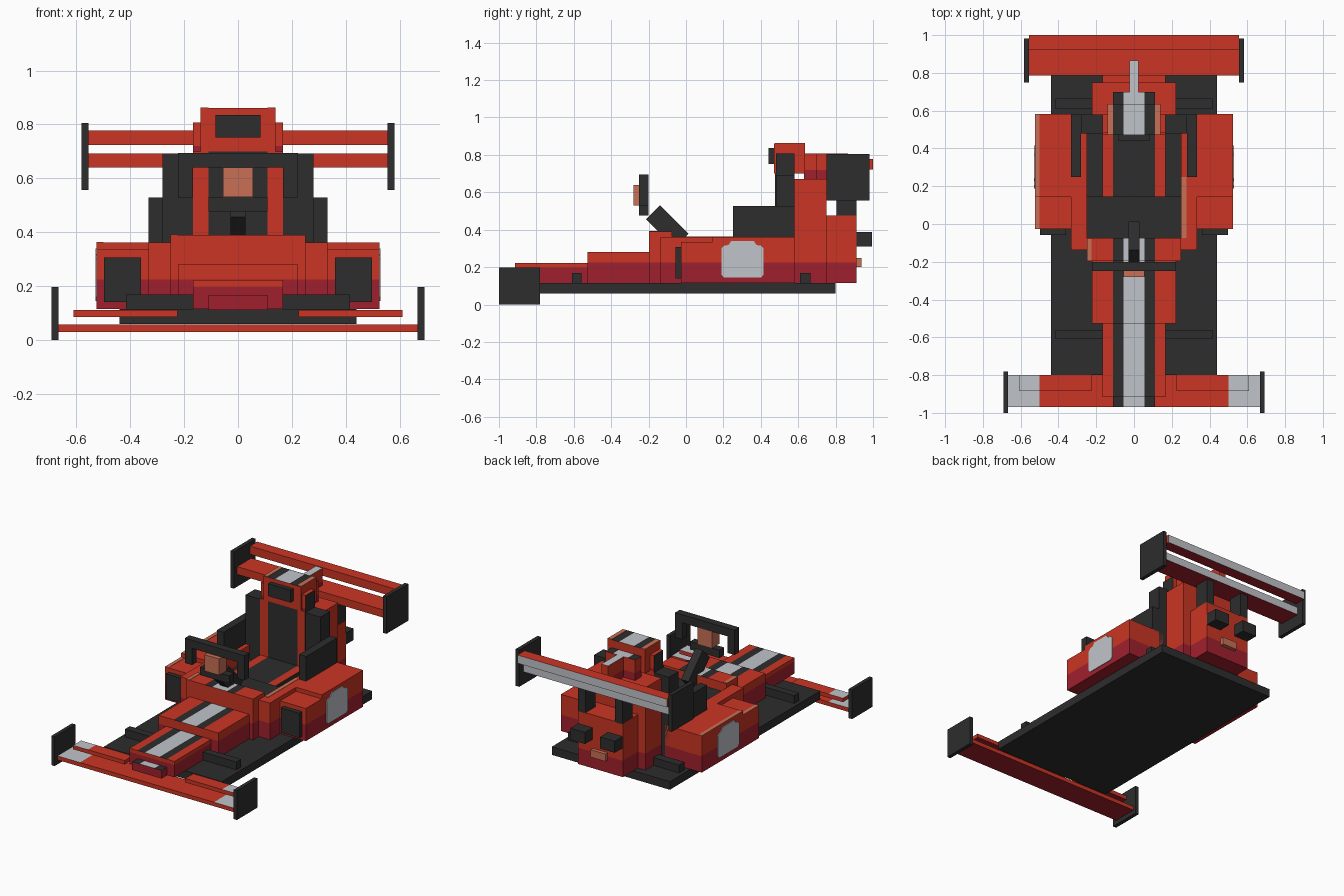
import bpy, bmesh, math
from mathutils import Vector

cube = bpy.data.objects.get("Cube")
if cube:
    bpy.data.objects.remove(cube, do_unlink=True)


def material(name, code):
    """Flat material from an sRGB hex code."""
    def linear(c):
        return c / 12.92 if c <= 0.04045 else ((c + 0.055) / 1.055) ** 2.4
    rgba = [linear(int(code[i:i + 2], 16) / 255) for i in (0, 2, 4)] + [1]
    m = bpy.data.materials.new(name)
    m.use_nodes = True
    m.diffuse_color = rgba
    m.node_tree.nodes["Principled BSDF"].inputs["Base Color"].default_value = rgba
    return m


MATS = [material("red", "CA3523"), material("dark red", "A0202E"),
        material("charcoal", "2D2D2D"), material("light grey", "C0C4C9"),
        material("salmon", "C87055")]
RED, DARK, BLACK, GREY, SALMON = range(5)
STRIPES = [-0.11, -0.055, 0.055, 0.11]
WAIST = 0.225


def finish(name, bm, rule):
    """Turn a bmesh into an object, colouring faces by number or by rule."""
    bmesh.ops.recalc_face_normals(bm, faces=bm.faces)
    bm.normal_update()
    for f in bm.faces:
        f.material_index = rule(f.calc_center_median(), f.normal) if callable(rule) else rule
    me = bpy.data.meshes.new(name)
    bm.to_mesh(me)
    bm.free()
    for m in MATS:
        me.materials.append(m)
    ob = bpy.data.objects.new(name, me)
    bpy.context.collection.objects.link(ob)
    return ob


def box(name, x, y, z, rule, cut_x=(), cut_z=()):
    """Box between the ranges x, y, z; a single x means -x to x."""
    x = x if isinstance(x, tuple) else (-x, x)
    bm = bmesh.new()
    bmesh.ops.create_cube(bm, size=1)
    for v in bm.verts:
        v.co = Vector([r[0] if c < 0 else r[1] for c, r in zip(v.co, (x, y, z))])
    for axis, cuts in ((0, cut_x), (2, cut_z)):
        for c in cuts:
            co, no = Vector(), Vector()
            co[axis], no[axis] = c, 1
            bmesh.ops.bisect_plane(bm, geom=bm.verts[:] + bm.edges[:] + bm.faces[:],
                                   plane_co=co, plane_no=no)
    return finish(name, bm, rule)


def pair(name, x, y, z, rule, **cuts):
    """The same box on the left (+x) and the right (-x)."""
    box("left_" + name, x, y, z, rule, **cuts)
    box("right_" + name, (-x[1], -x[0]), y, z, rule, **cuts)


# Colour rules
def body(c, n):
    return DARK if c.z < WAIST and n.z < 0.5 else RED


def striped(c, n):
    if n.z > 0.5 and abs(c.x) < 0.11:
        return GREY if abs(c.x) < 0.055 else BLACK
    return body(c, n)


def front_wing(c, n):
    if n.z < -0.5:
        return DARK
    return GREY if n.z > 0.5 and abs(c.x) > 0.5 else RED


def rear_wing(c, n):
    if n.z < -0.5:
        return DARK
    return GREY if n.y > 0.5 else RED


def seat(c, n):
    return RED if abs(c.x) > 0.11 and abs(n.x) < 0.5 else BLACK


def upper_striped(c, n):
    return DARK if c.z < 0.72 else striped(c, n)


# Floor and axles
box("floor", 0.44, (-0.8, 0.8), (0.06, 0.115), BLACK)
box("front_axle", 0.415, (-0.61, -0.56), (0.115, 0.168), BLACK)
box("rear_axle", 0.415, (0.61, 0.665), (0.115, 0.168), BLACK)

# Front wing
box("front_wing", 0.668, (-0.97, -0.8), (0.03, 0.057), front_wing, cut_x=(-0.5, 0.5))
pair("front_flap", (0.225, 0.61), (-0.885, -0.8), (0.085, 0.111), front_wing, cut_x=(-0.5, 0.5))
pair("front_endplate", (0.667, 0.692), (-1, -0.78), (0, 0.197), BLACK)

# Nose
box("nose_lip", 0.11, (-0.97, -0.91), (0.112, 0.167), striped, cut_x=STRIPES)
box("nose", 0.167, (-0.915, -0.52), (0.115, 0.222), lambda c, n: striped(c, n)
    if n.z > 0.5 or c.z < 0.197 else RED, cut_x=STRIPES, cut_z=(0.197,))
box("upper_nose", 0.222, (-0.527, -0.19), (0.115, 0.28), striped, cut_x=STRIPES, cut_z=(WAIST,))
box("cowl", 0.25, (-0.197, -0.075), (0.115, 0.39), striped, cut_x=STRIPES, cut_z=(WAIST,))

# Cockpit rim and side pods
pair("cockpit_rim", (0.25, 0.333), (-0.137, 0.58), (0.115, 0.362), body, cut_z=(WAIST,))
pair("pod", (0.33, 0.525), (0.143, 0.582), (0.115, 0.362), body, cut_z=(WAIST,))
pair("pod_front", (0.33, 0.525), (-0.027, 0.143), (0.115, 0.335), body, cut_z=(WAIST,))
pair("pod_intake", (0.36, 0.497), (-0.057, -0.025), (0.14, 0.307), BLACK)
box("pod_edge_trim", (-0.525, -0.5), (0.143, 0.582), (0.361, 0.364), SALMON)
box("pod_front_edge_trim", (-0.525, -0.5), (-0.027, 0.143), (0.334, 0.337), SALMON)
box("rim_trim", (0.25, 0.277), (-0.075, 0.25), (0.361, 0.364), SALMON)
box("cowl_trim", (-0.25, -0.225), (-0.197, -0.08), (0.389, 0.392), SALMON)

# Grey side badges with a narrower top
half = [(0.0, 0.145), (0.1, 0.145), (0.113, 0.16), (0.113, 0.3), (0.098, 0.315),
        (0.075, 0.318), (0.06, 0.34)]
outline = half + [(-y, z) for y, z in reversed(half[1:])]
for side, label in ((1, "left"), (-1, "right")):
    bm = bmesh.new()
    face = bm.faces.new([bm.verts.new((side * 0.524, 0.302 + y, z)) for y, z in outline])
    new = bmesh.ops.extrude_face_region(bm, geom=[face])["geom"]
    bmesh.ops.translate(bm, vec=(side * 0.006, 0, 0),
                        verts=[v for v in new if isinstance(v, bmesh.types.BMVert)])
    finish(label + "_badge", bm, GREY)

# Seat
box("cockpit_floor", 0.25, (-0.075, 0.145), (0.115, 0.33), BLACK)
box("cockpit_base", 0.25, (0.145, 0.48), (0.115, 0.27), BLACK)
box("seat_pan", 0.167, (0.145, 0.48), (0.27, 0.32), seat, cut_x=(-0.11, 0.11))
box("seat_back", 0.167, (0.475, 0.58), (0.115, 0.7), seat, cut_x=(-0.11, 0.11))
pair("seat_pillar", (0.165, 0.28), (0.48, 0.58), (0.115, 0.692), BLACK)
pair("armrest", (0.28, 0.333), (0.25, 0.58), (0.36, 0.528), BLACK)

# Steering wheel and column
box("wheel_top", 0.222, (-0.25, -0.2), (0.64, 0.695), BLACK)
box("wheel_bottom", 0.11, (-0.25, -0.2), (0.477, 0.53), BLACK)
pair("wheel_grip", (0.168, 0.222), (-0.25, -0.2), (0.528, 0.64), BLACK)
box("wheel_hub", 0.055, (-0.28, -0.2), (0.53, 0.64), SALMON)
column = box("steering_column", 0.028, (-0.108, 0.108), (-0.053, 0.053), BLACK)
column.rotation_euler.x = math.radians(-45)
column.location = (0, -0.1, 0.417)

# Headrest, air box and fin
box("headrest", 0.167, (0.482, 0.58), (0.69, 0.807),
    lambda c, n: BLACK if abs(n.x) > 0.5 else DARK if c.z < 0.72 else RED, cut_z=(0.72,))
box("air_box", 0.139, (0.47, 0.635), (0.7, 0.862), striped, cut_x=STRIPES)
box("air_box_intake", 0.083, (0.44, 0.475), (0.752, 0.836), BLACK)
pair("air_box_trim", (0.11, 0.139), (0.475, 0.635), (0.861, 0.864), SALMON)
box("air_box_tail", 0.11, (0.63, 0.7), (0.67, 0.808), upper_striped,
    cut_x=STRIPES[1:3], cut_z=(0.72,))
box("fin", 0.025, (0.69, 0.865), (0.66, 0.808), upper_striped, cut_z=(0.72,))

# Engine cover, exhausts and tail light
box("engine_cover", 0.222, (0.58, 0.75), (0.115, 0.67), body, cut_z=(WAIST,))
box("engine_tail", 0.167, (0.75, 0.912), (0.115, 0.475), body, cut_z=(WAIST,))
pair("exhaust", (0.057, 0.165), (0.91, 0.995), (0.31, 0.388), BLACK)
box("tail_light", 0.055, (0.91, 0.937), (0.2, 0.25), SALMON)

# Rear wing
pair("wing_support", (0.11, 0.165), (0.805, 0.912), (0.47, 0.645), BLACK)
box("rear_wing_lower", 0.557, (0.785, 0.935), (0.64, 0.692), rear_wing)
box("rear_wing_upper", 0.557, (0.922, 1.0), (0.723, 0.778), rear_wing)
pair("rear_endplate", (0.556, 0.582), (0.75, 0.982), (0.557, 0.805), BLACK)
